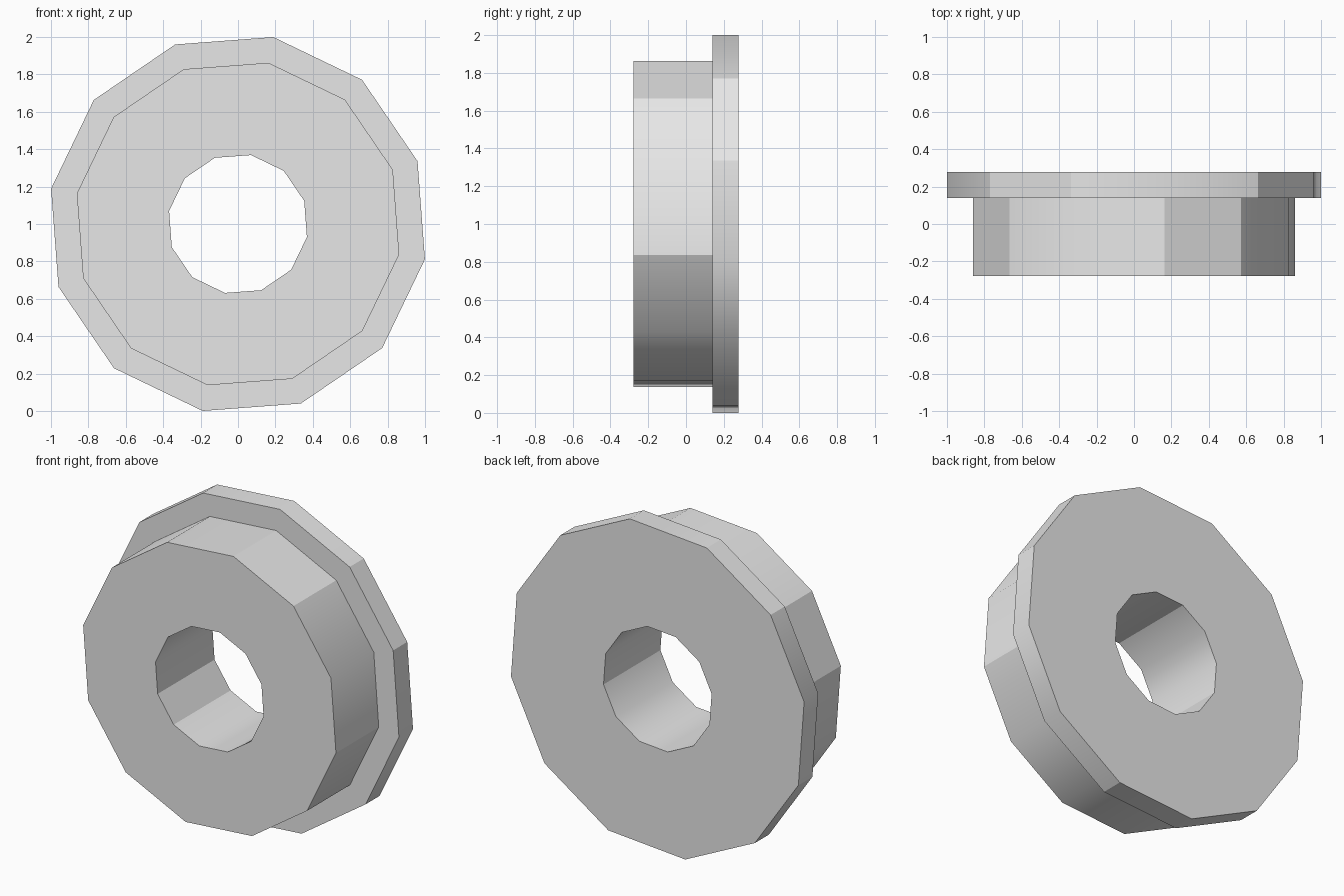
import bpy, bmesh
from math import cos, sin, radians

cube = bpy.data.objects.get("Cube")
if cube:
    bpy.data.objects.remove(cube, do_unlink=True)

SIDES = 12
TURN = -10.7      # rotation of the first corner, degrees
CENTRE_Z = 1.0
BORE, BODY, FLANGE = 0.375, 0.877, 1.017
FRONT, STEP, BACK = -0.277, 0.14, 0.277

# Closed cross-section: (radius, y)
profile = [(BORE, FRONT), (BODY, FRONT), (BODY, STEP),
           (FLANGE, STEP), (FLANGE, BACK), (BORE, BACK)]
# Corners that stay crisp on each wall
creases = {BORE: {0, 4, 7, 8}, BODY: {0, 2, 3, 5, 6}, FLANGE: {1, 2, 4, 5, 7, 10}}

grey = bpy.data.materials.new("light grey")
grey.use_nodes = True
colour = (0.8, 0.8, 0.8, 1)
grey.diffuse_color = colour
grey.node_tree.nodes["Principled BSDF"].inputs["Base Color"].default_value = colour

# Revolve the section round the y axis
bm = bmesh.new()
rings = []
for k in range(SIDES):
    a = radians(TURN + k * 360 / SIDES)
    rings.append([bm.verts.new((r * cos(a), y, CENTRE_Z + r * sin(a))) for r, y in profile])

n = len(profile)
for k, ring in enumerate(rings):
    following = rings[(k + 1) % SIDES]
    for i in range(n):
        j = (i + 1) % n
        face = bm.faces.new((ring[i], ring[j], following[j], following[i]))
        face.smooth = profile[i][0] == profile[j][0]   # walls smooth, caps flat

# Crisp rims and selected wall corners
for k, ring in enumerate(rings):
    following = rings[(k + 1) % SIDES]
    for i in range(n):
        j = (i + 1) % n
        bm.edges.get((ring[i], following[i])).smooth = False
        radius = profile[i][0]
        if radius == profile[j][0] and k in creases[radius]:
            bm.edges.get((ring[i], ring[j])).smooth = False

bmesh.ops.recalc_face_normals(bm, faces=bm.faces[:])
mesh = bpy.data.meshes.new("flanged_bushing")
bm.to_mesh(mesh)
bm.free()
mesh.materials.append(grey)
bushing = bpy.data.objects.new("flanged_bushing", mesh)
bpy.context.collection.objects.link(bushing)
